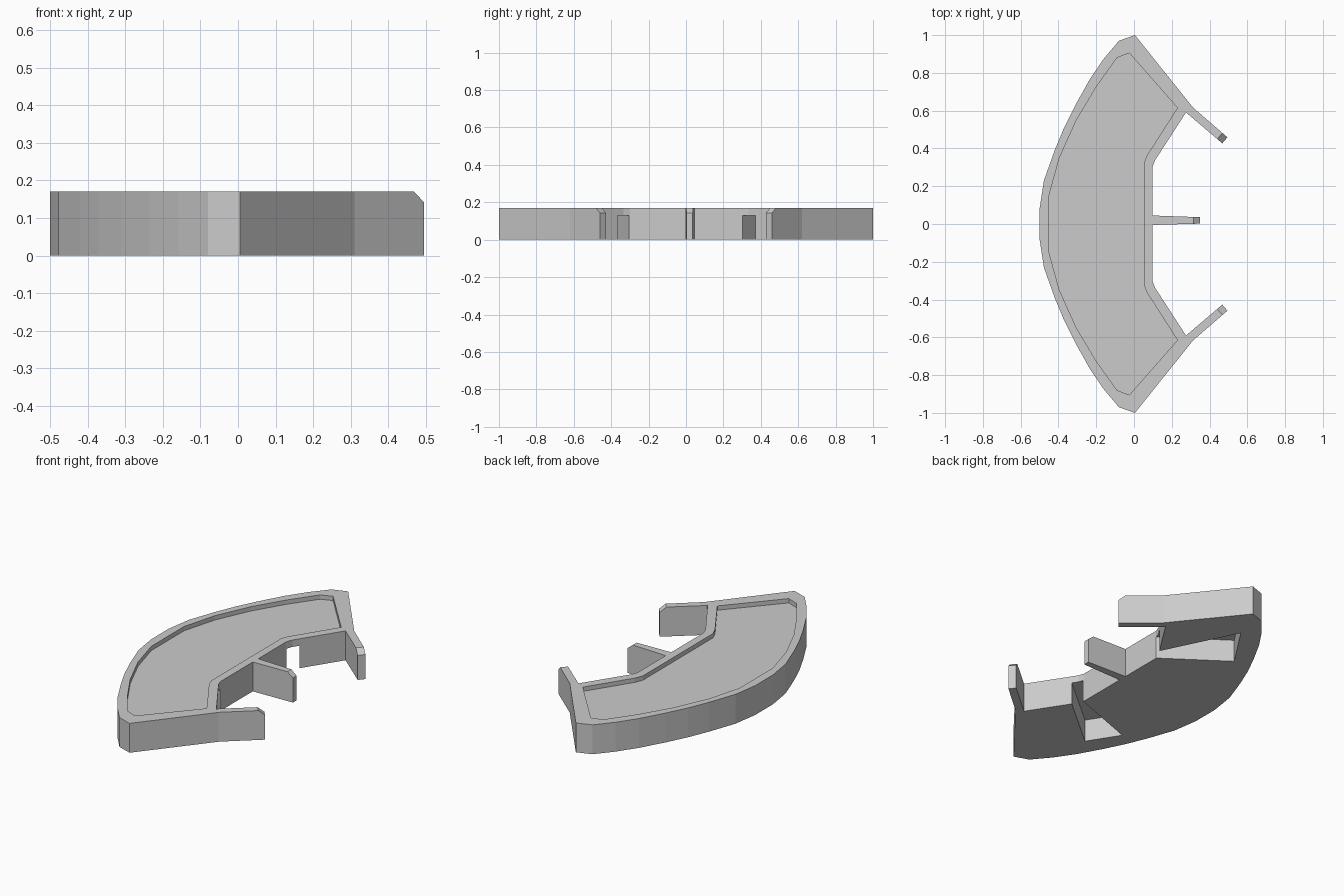
import bpy, bmesh
from mathutils import Vector

if "Cube" in bpy.data.objects:
    bpy.data.objects.remove(bpy.data.objects["Cube"])

H = 0.17       # overall height
FLOOR = 0.145  # level of the recessed top panel


def prism(name, outline, z0, z1):
    """Extrude a plan outline from z0 to z1."""
    bm = bmesh.new()
    face = bm.faces.new([bm.verts.new((x, y, z0)) for x, y in outline])
    ext = bmesh.ops.extrude_face_region(bm, geom=[face])
    verts = [g for g in ext["geom"] if isinstance(g, bmesh.types.BMVert)]
    bmesh.ops.translate(bm, verts=verts, vec=(0, 0, z1 - z0))
    return finish(name, bm)


def finish(name, bm):
    bmesh.ops.recalc_face_normals(bm, faces=bm.faces)
    mesh = bpy.data.meshes.new(name)
    bm.to_mesh(mesh)
    bm.free()
    obj = bpy.data.objects.new(name, mesh)
    bpy.context.collection.objects.link(obj)
    return obj


def mirrored(half):
    """Close a half outline (y > 0) with its mirror image."""
    return half + [(x, -y) for x, y in reversed(half)]


def fin(name, start, end, w0, w1):
    """Upright blade with a chamfered top corner at its free end."""
    a, b = Vector(start), Vector(end)
    d = (b - a).normalized()
    n = Vector((-d.y, d.x))
    length = (b - a).length
    profile = [(0, 0), (length, 0), (length, 0.142),
               (length - 0.035, H), (0, H)]
    bm = bmesh.new()
    rings = []
    for side in (-1, 1):
        ring = []
        for s, z in profile:
            w = w0 + (w1 - w0) * s / length
            p = a + d * s + n * side * w / 2
            ring.append(bm.verts.new((p.x, p.y, z)))
        rings.append(ring)
        bm.faces.new(ring)
    for i in range(5):
        j = (i + 1) % 5
        bm.faces.new((rings[0][i], rings[0][j], rings[1][j], rings[1][i]))
    return finish(name, bm)


# Curved tray body
outer = [(-0.5, 0.08), (-0.477, 0.23), (-0.42, 0.39), (-0.37, 0.51),
         (-0.31, 0.63), (-0.235, 0.765), (-0.16, 0.875), (-0.08, 0.97),
         (0.005, 1.0), (0.31, 0.62), (0.275, 0.59), (0.11, 0.335),
         (0.098, 0.30)]
body = prism("tray_body", mirrored(outer), 0, H)

# Shallow top recess
inner = [(-0.45, 0.15), (-0.395, 0.35), (-0.305, 0.55), (-0.2, 0.725),
         (-0.09, 0.88), (-0.025, 0.905), (0.23, 0.615), (0.07, 0.365),
         (0.052, 0.32)]
cutters = [prism("recess_cutter", mirrored(inner), FLOOR, 0.3)]

# Wedge pockets open to the underside and the inner wall
cutters.append(prism("pocket_cutter_back", [
    (0.137, 0.282), (0.10, 0.302), (-0.245, 0.545), (-0.077, 0.80),
    (0.135, 0.37), (0.18, 0.28)], -0.1, 0.13))
cutters.append(prism("pocket_cutter_front", [
    (0.16, -0.28), (0.10, -0.305), (-0.294, -0.45), (-0.182, -0.626),
    (0.13, -0.365), (0.18, -0.325)], -0.1, 0.13))

for cutter in cutters:
    mod = body.modifiers.new(cutter.name, 'BOOLEAN')
    mod.operation = 'DIFFERENCE'
    mod.solver = 'EXACT'
    mod.object = cutter
    cutter.hide_render = True
    cutter.hide_viewport = True

# Two angled side arms and the centre fin
for label, s in (("back", 1), ("front", -1)):
    fin(label + "_arm", (0.291, 0.606 * s), (0.481, 0.443 * s), 0.044, 0.042)
fin("centre_fin", (0.097, 0.020), (0.35, 0.019), 0.050, 0.034)
